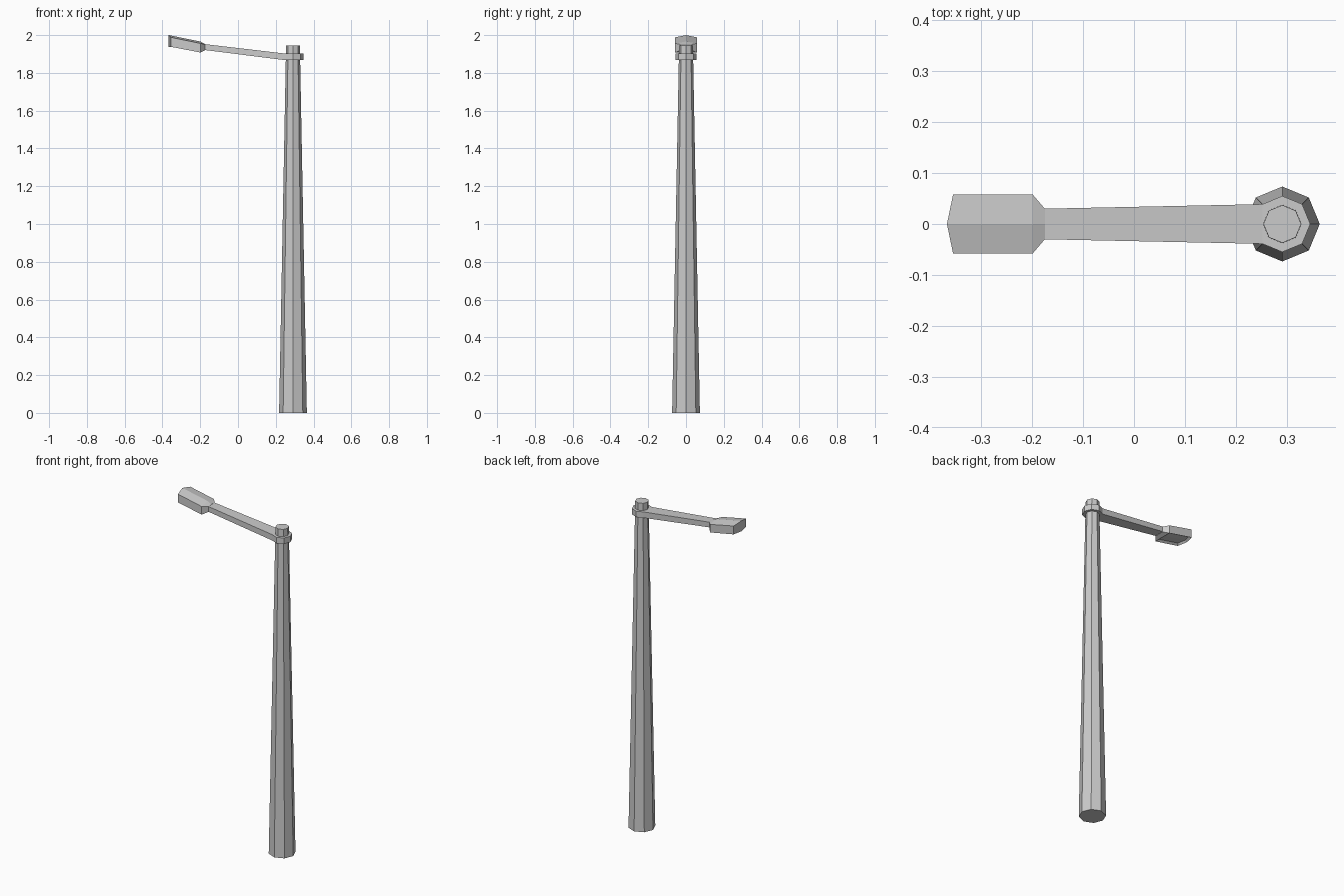
import bpy, bmesh, math
from mathutils import Vector

if "Cube" in bpy.data.objects:
    bpy.data.objects.remove(bpy.data.objects["Cube"])

CX = 0.291  # pole axis


def finish(bm, name):
    bmesh.ops.recalc_face_normals(bm, faces=bm.faces)
    mesh = bpy.data.meshes.new(name)
    bm.to_mesh(mesh)
    bm.free()
    obj = bpy.data.objects.new(name, mesh)
    bpy.context.collection.objects.link(obj)
    return obj


def ring(r, z, skip=()):
    return [(CX + r * math.cos(math.tau * i / 8), r * math.sin(math.tau * i / 8), z)
            for i in range(8) if i not in skip]


def loft(bm, sections):
    rows = [[bm.verts.new(p) for p in s] for s in sections]
    bands = []
    for a, b in zip(rows, rows[1:]):
        n = len(a)
        bands.append([bm.faces.new((a[i], a[(i + 1) % n], b[(i + 1) % n], b[i])) for i in range(n)])
    bm.faces.new(rows[0][::-1])
    bm.faces.new(rows[-1])
    return bands


# Tapered octagonal pole
bm = bmesh.new()
loft(bm, [ring(0.0735, 0), ring(0.038, 1.87), ring(0.037, 1.945)])
finish(bm, "pole")

# Collar, with its west side drawn out into the tapering arm
bm = bmesh.new()
band = loft(bm, [ring(0.055, 1.867, (4,)), ring(0.055, 1.902, (4,))])[0]
tip = bmesh.ops.extrude_discrete_faces(bm, faces=[band[3]])["faces"][0]
old = [v.co.copy() for v in tip.verts]
for v in tip.verts:
    v.co = Vector((-0.175, math.copysign(0.03, v.co.y),
                   1.952 if v.co.z > 1.88 else 1.921))
bmesh.ops.remove_doubles(bm, verts=bm.verts, dist=0.0001)
# close the arm between root and tip if the extrusion left it open
if len([e for e in bm.edges if e.is_boundary]):
    bmesh.ops.bridge_loops(bm, edges=[e for e in bm.edges if e.is_boundary])
finish(bm, "collar_arm")


# Lamp head: six-sided sections with a shallow ridge
def head_section(x, xmid, w, zb, zs, zr):
    return [(x, -w, zb), (xmid, 0, zb), (x, w, zb),
            (x, w, zs), (xmid, 0, zr), (x, -w, zs)]


bm = bmesh.new()
bands = loft(bm, [
    head_section(-0.355, -0.367, 0.058, 1.938, 1.988, 2.0),
    head_section(-0.199, -0.199, 0.058, 1.908, 1.956, 1.966),
    head_section(-0.175, -0.175, 0.03, 1.919, 1.951, 1.953),
])
# Recessed light panel underneath
bmesh.ops.recalc_face_normals(bm, faces=bm.faces)
bmesh.ops.inset_region(bm, faces=bands[0][:2], thickness=0.01, use_even_offset=True)
bmesh.ops.translate(bm, vec=(0, 0, 0.012),
                    verts=list({v for f in bands[0][:2] for v in f.verts}))
finish(bm, "lamp_head")
